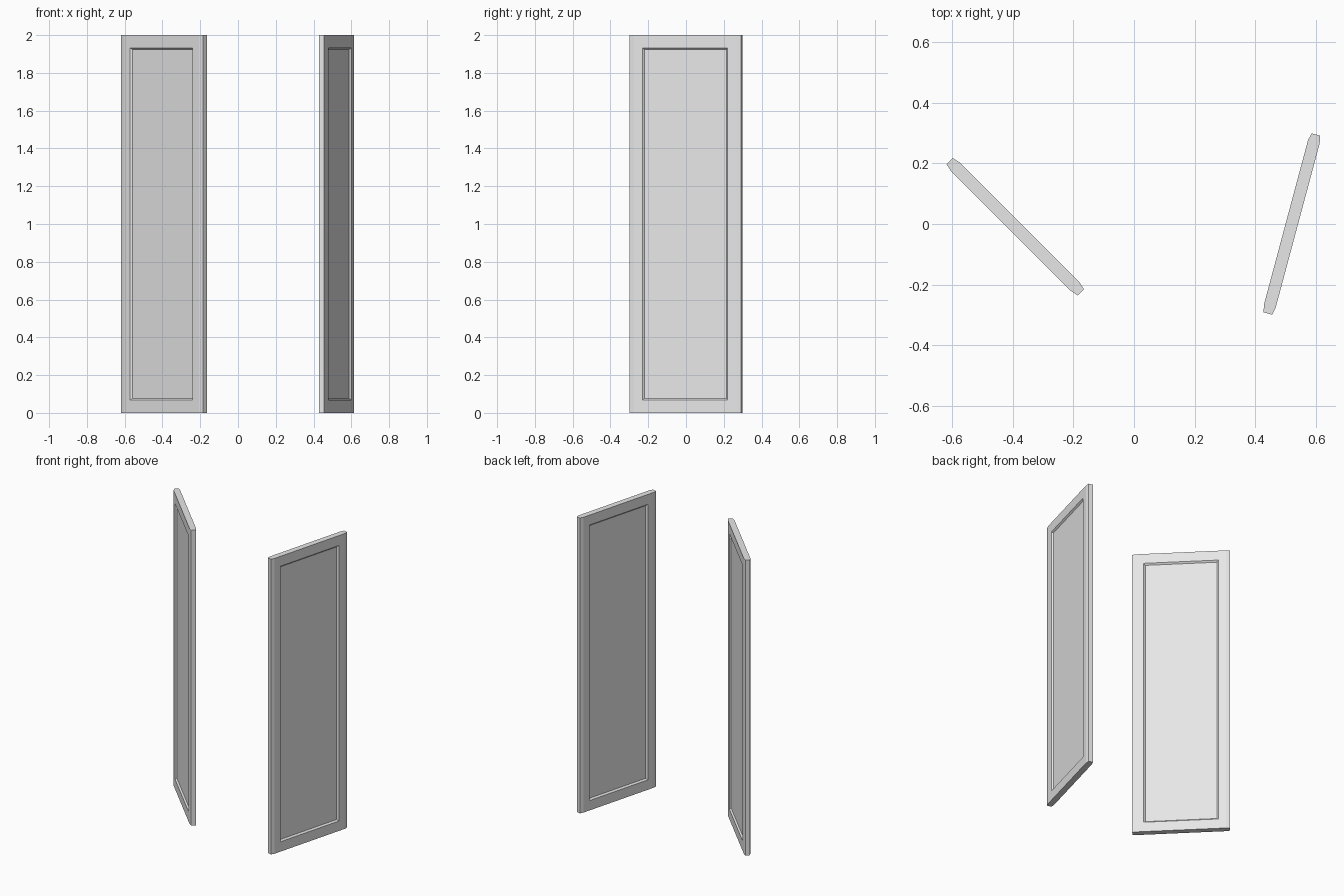
import bpy
import bmesh
from math import radians
from mathutils import Matrix

cube = bpy.data.objects.get("Cube")
if cube:
    bpy.data.objects.remove(cube, do_unlink=True)

HEIGHT = 2.0
HALF_LEN = 0.306      # half length between the narrow end faces
HALF_BODY = 0.281     # half length of the full-thickness body
HALF_THICK = 0.02
HALF_EDGE = 0.0145    # half thickness of the tapered ends
RECESS_HALF = 0.234
RECESS_MARGIN = 0.067

grey = bpy.data.materials.new("plain_grey")
grey.use_nodes = True
colour = (0.8, 0.8, 0.8, 1.0)
grey.diffuse_color = colour
grey.node_tree.nodes["Principled BSDF"].inputs["Base Color"].default_value = colour


def make_panel(name, x, y, angle):
    bm = bmesh.new()

    # Tapered-end plan profile, extruded upward
    quarter = [(HALF_LEN, HALF_EDGE), (HALF_BODY, HALF_THICK)]
    half = quarter + [(-px, py) for px, py in reversed(quarter)]
    outline = half + [(px, -py) for px, py in reversed(half)]
    base = bm.faces.new([bm.verts.new((px, py, 0)) for px, py in outline])
    extruded = bmesh.ops.extrude_face_region(bm, geom=[base])["geom"]
    top = [v for v in extruded if isinstance(v, bmesh.types.BMVert)]
    bmesh.ops.translate(bm, verts=top, vec=(0, 0, HEIGHT))
    bmesh.ops.recalc_face_normals(bm, faces=bm.faces)

    # Recessed field with sloping sides on both broad faces
    broad = [f for f in bm.faces if abs(f.normal.y) > 0.999]
    bmesh.ops.inset_individual(bm, faces=broad, thickness=0.05)
    for face in broad:
        for v in face.verts:
            v.co.x = RECESS_HALF if v.co.x > 0 else -RECESS_HALF
            v.co.z = RECESS_MARGIN if v.co.z < 1 else HEIGHT - RECESS_MARGIN
    bmesh.ops.inset_individual(bm, faces=broad, thickness=0.014, depth=-0.01)

    mesh = bpy.data.meshes.new(name)
    bm.to_mesh(mesh)
    bm.free()
    mesh.materials.append(grey)
    panel = bpy.data.objects.new(name, mesh)
    panel.matrix_world = Matrix.Translation((x, y, 0)) @ Matrix.Rotation(radians(angle), 4, "Z")
    bpy.context.collection.objects.link(panel)


make_panel("right_shutter_panel", -0.392, -0.009, -45)
make_panel("left_shutter_panel", 0.521, 0.0, 75)
